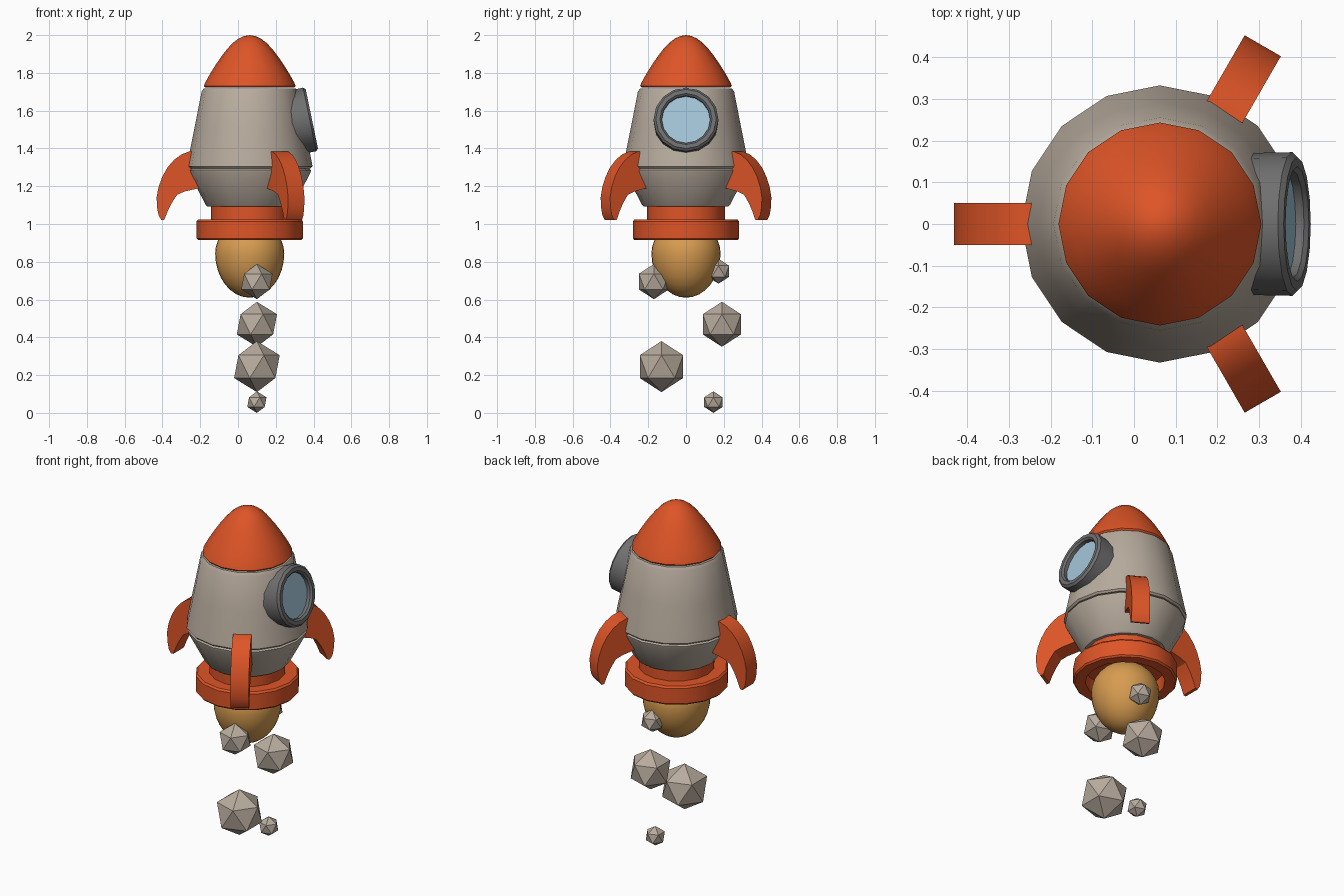
import bpy, bmesh
from math import radians, sin, cos, tau, pi
from mathutils import Matrix, Vector

if "Cube" in bpy.data.objects:
    bpy.data.objects.remove(bpy.data.objects["Cube"])

AXIS_X = 0.062
CENTRE = Matrix.Translation((AXIS_X, 0, 0))


def material(name, rgb):
    m = bpy.data.materials.new(name)
    m.diffuse_color = (*rgb, 1)
    m.use_nodes = True
    m.node_tree.nodes["Principled BSDF"].inputs["Base Color"].default_value = m.diffuse_color
    return m


ORANGE = material("orange", (0.73, 0.09, 0.02))
HULL = material("hull", (0.48, 0.41, 0.34))
FLAME = material("flame", (0.68, 0.33, 0.08))
GLASS = material("glass", (0.37, 0.57, 0.70))
METAL = material("metal", (0.16, 0.16, 0.16))


def finish(name, bm, mat, matrix, angle=30):
    bmesh.ops.remove_doubles(bm, verts=bm.verts, dist=1e-5)
    bmesh.ops.recalc_face_normals(bm, faces=bm.faces)
    me = bpy.data.meshes.new(name)
    bm.to_mesh(me)
    bm.free()
    me.materials.append(mat)
    if angle:
        me.shade_smooth()
        me.set_sharp_from_angle(angle=radians(angle))
    ob = bpy.data.objects.new(name, me)
    ob.matrix_world = matrix
    bpy.context.collection.objects.link(ob)
    return ob


def lathe(name, profile, mat, matrix=CENTRE, sides=16, closed=False):
    """Turn an (r, z) profile around the local z axis."""
    bm = bmesh.new()
    rings = [[bm.verts.new((r * cos(tau * i / sides), r * sin(tau * i / sides), z))
              for i in range(sides)] for r, z in profile]
    pairs = list(zip(rings, rings[1:]))
    if closed:
        pairs.append((rings[-1], rings[0]))
    for a, b in pairs:
        for i in range(sides):
            j = (i + 1) % sides
            bm.faces.new((a[i], a[j], b[j], b[i]))
    return finish(name, bm, mat, matrix)


# Nose cone and the two hull sections with a groove between them
lathe("nose_cone", [(0, 1.722), (0.235, 1.722), (0.243, 1.731), (0.236, 1.748),
                    (0.21, 1.795), (0.18, 1.843), (0.15, 1.887), (0.12, 1.926),
                    (0.09, 1.958), (0.06, 1.981), (0.03, 1.995), (0, 2.0)], ORANGE)
lathe("upper_hull", [(0, 1.295), (0.322, 1.295), (0.332, 1.305), (0.329, 1.325),
                     (0.292, 1.51), (0.255, 1.70), (0.243, 1.718), (0, 1.718)], HULL)
lathe("lower_hull", [(0, 1.092), (0.224, 1.092), (0.232, 1.10), (0.322, 1.272),
                     (0.325, 1.285), (0.315, 1.293), (0, 1.293)], HULL)

# Engine neck and hollow nozzle ring
lathe("engine_neck", [(0, 1.0), (0.206, 1.0), (0.206, 1.095), (0, 1.095)], ORANGE)
lathe("nozzle_ring", [(0.215, 0.915), (0.273, 0.915), (0.281, 0.924), (0.281, 1.014),
                      (0.272, 1.025), (0.19, 1.025), (0.19, 1.0), (0.215, 1.0)],
      ORANGE, closed=True)

# Egg-shaped flame
egg = []
for i in range(17):
    t = pi * i / 16
    egg.append((0.183 * sin(t), 0.845 - cos(t) * (0.235 if i < 8 else 0.17)))
lathe("flame", egg, FLAME, sides=32)

# Porthole, tilted to follow the hull
normal = Vector((cos(radians(11.7)), 0, sin(radians(11.7))))
port = (Matrix.Translation((0.391, 0, 1.556))
        @ Matrix.Rotation(radians(90 - 11.7), 4, 'Y'))
lathe("porthole_frame", [(0.128, -0.12), (0.17, -0.12), (0.172, -0.012), (0.160, 0.0),
                         (0.138, 0.0), (0.128, -0.010)], METAL, port, closed=True)
lathe("porthole_glass", [(0, -0.06), (0.13, -0.06), (0.13, -0.03), (0, -0.03)],
      GLASS, port)

# Three curved fins
FIN = [(0.26, 1.385), (0.318, 1.385), (0.362, 1.368), (0.40, 1.340), (0.435, 1.30),
       (0.463, 1.25), (0.483, 1.195), (0.493, 1.14), (0.490, 1.085), (0.482, 1.045),
       (0.467, 1.02), (0.452, 1.023), (0.435, 1.066), (0.414, 1.109), (0.384, 1.155),
       (0.345, 1.172), (0.25, 1.194)]
for k, deg in enumerate((60, 180, 300)):
    bm = bmesh.new()
    face = bm.faces.new([bm.verts.new((r, -0.05, z)) for r, z in FIN])
    ext = bmesh.ops.extrude_face_region(bm, geom=[face])["geom"]
    bmesh.ops.translate(bm, vec=(0, 0.10, 0),
                        verts=[v for v in ext if isinstance(v, bmesh.types.BMVert)])
    finish(f"fin_{k + 1}", bm, ORANGE, CENTRE @ Matrix.Rotation(radians(deg), 4, 'Z'))

# Faceted smoke puffs: y, z, radius
for k, (y, z, r) in enumerate([(-0.17, 0.695, 0.093), (0.19, 0.469, 0.119),
                               (-0.13, 0.245, 0.135), (0.145, 0.057, 0.057),
                               (0.172, 0.75, 0.066)]):
    bm = bmesh.new()
    bmesh.ops.create_icosphere(bm, subdivisions=1, radius=r)
    finish(f"smoke_puff_{k + 1}", bm, HULL, Matrix.Translation((0.1, y, z)), angle=0)
